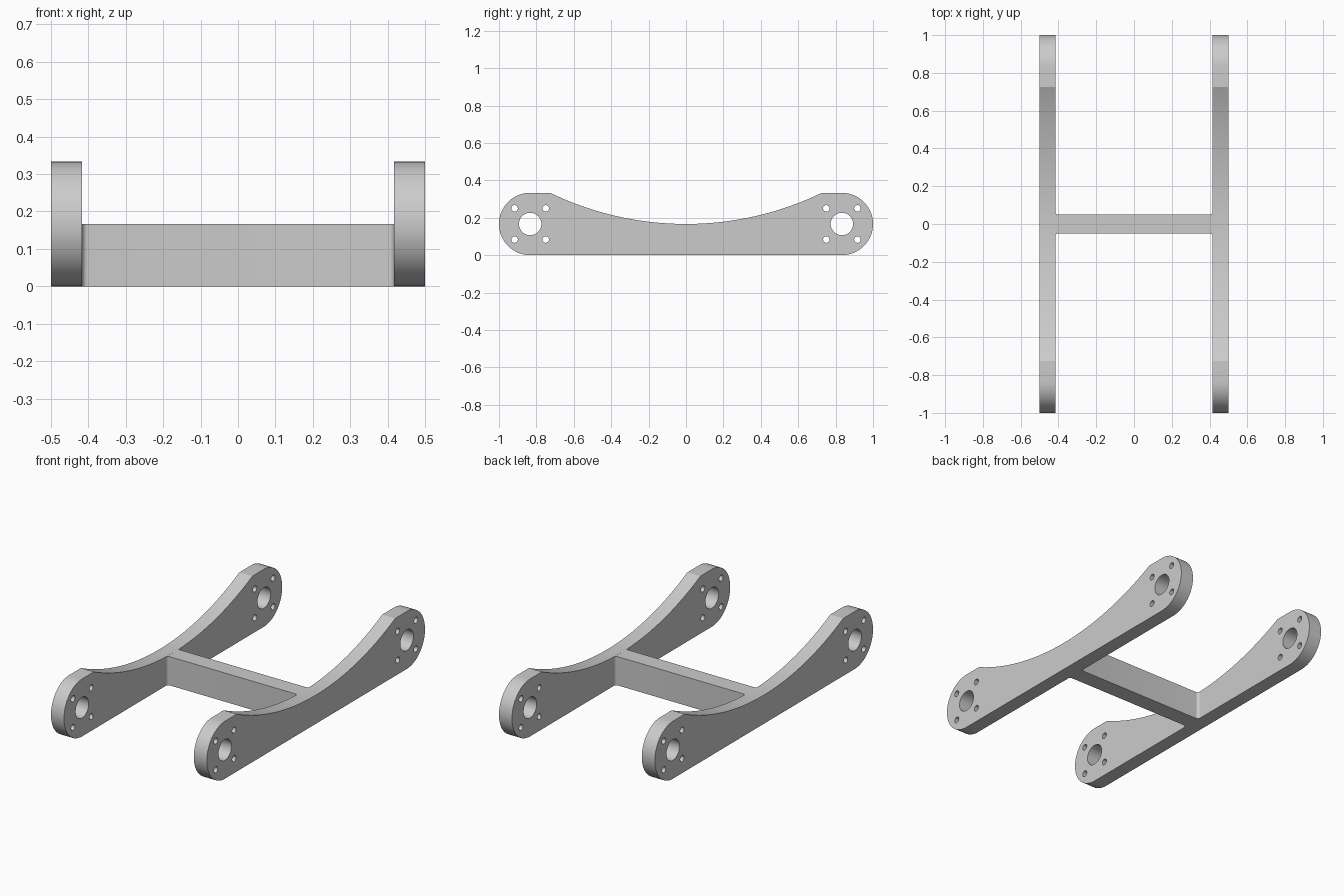
import bpy
import bmesh
from math import pi, sin, cos, asin, radians
from mathutils import Matrix, Vector

cube = bpy.data.objects.get("Cube")
if cube:
    bpy.data.objects.remove(cube)

grey = bpy.data.materials.new("plain_grey")
grey.use_nodes = True
colour = (0.6, 0.6, 0.6, 1)
grey.diffuse_color = colour
grey.node_tree.nodes["Principled BSDF"].inputs["Base Color"].default_value = colour

HEIGHT = 1 / 3          # height of the arm ends
END_R = HEIGHT / 2      # radius of the rounded ends, also the waist height
PIVOT = 1 - END_R       # distance of each pivot from the middle
SCOOP_R = 5 / 3         # radius of the curve along the top
INNER, OUTER = 5 / 12, 0.5
BAR_HALF, FILLET = 0.05, 0.015


def arc(cx, cy, r, start, end, n):
    return [(cx + r * cos(start + (end - start) * i / n),
             cy + r * sin(start + (end - start) * i / n)) for i in range(n + 1)]


def plate(name, outlines, thickness, matrix):
    """Extrude closed outlines (the later ones are holes) into a solid plate."""
    curve = bpy.data.curves.new(name, "CURVE")
    curve.dimensions = "2D"
    curve.fill_mode = "BOTH"
    curve.extrude = thickness / 2
    for points in outlines:
        spline = curve.splines.new("POLY")
        spline.points.add(len(points) - 1)
        for p, (x, y) in zip(spline.points, points):
            p.co = (x, y, 0, 1)
        spline.use_cyclic_u = True
    source = bpy.data.objects.new(name + "_outline", curve)
    bpy.context.collection.objects.link(source)
    graph = bpy.context.evaluated_depsgraph_get()
    mesh = bpy.data.meshes.new_from_object(source.evaluated_get(graph))
    bpy.data.objects.remove(source)

    bm = bmesh.new()
    bm.from_mesh(mesh)
    bmesh.ops.remove_doubles(bm, verts=bm.verts, dist=1e-5)
    bmesh.ops.transform(bm, matrix=matrix, verts=bm.verts)
    bmesh.ops.recalc_face_normals(bm, faces=bm.faces)
    bm.to_mesh(mesh)
    bm.free()
    mesh.name = name
    mesh.materials.clear()
    mesh.materials.append(grey)
    obj = bpy.data.objects.new(name, mesh)
    bpy.context.collection.objects.link(obj)
    bpy.ops.object.select_all(action="DESELECT")
    obj.select_set(True)
    bpy.context.view_layer.objects.active = obj
    bpy.ops.object.shade_smooth_by_angle(angle=radians(20))
    return obj


# Side arm outline: two rounded ends, flat bottom, scooped top
sweep = asin((SCOOP_R - END_R) / SCOOP_R)
outline = arc(PIVOT, END_R, END_R, -pi / 2, pi / 2, 32)
outline += arc(0, END_R + SCOOP_R, SCOOP_R, -sweep, sweep - pi, 48)
outline += arc(-PIVOT, END_R, END_R, pi / 2, 3 * pi / 2, 32)

# Pivot hole ringed by four bolt holes at each end
holes = []
for side in (-1, 1):
    cy = side * PIVOT
    holes.append(arc(cy, END_R, 0.06, 0, 2 * pi, 40)[:-1])
    for dy in (-1, 1):
        for dz in (-1, 1):
            holes.append(arc(cy + dy * END_R / 2, END_R + dz * END_R / 2,
                             0.0175, 0, 2 * pi, 20)[:-1])

# Outline is drawn in x, y and stood up in y, z
upright = Matrix(((0, 0, 1, 0), (1, 0, 0, 0), (0, 1, 0, 0), (0, 0, 0, 1)))
for name, side in (("left_arm", 1), ("right_arm", -1)):
    shift = Matrix.Translation(Vector((side * (INNER + OUTER) / 2, 0, 0)))
    plate(name, [outline] + holes, OUTER - INNER, shift @ upright)

# Crossbar with small fillets where it meets the arms
corner = arc(INNER - FILLET, BAR_HALF + FILLET, FILLET, -pi / 2, 0, 8)
plan = [(x, -y) for x, y in reversed(corner)]
plan += [(-x, -y) for x, y in corner]
plan += [(-x, y) for x, y in reversed(corner)]
plan += corner
plate("crossbar", [plan], END_R, Matrix.Translation(Vector((0, 0, END_R / 2))))
